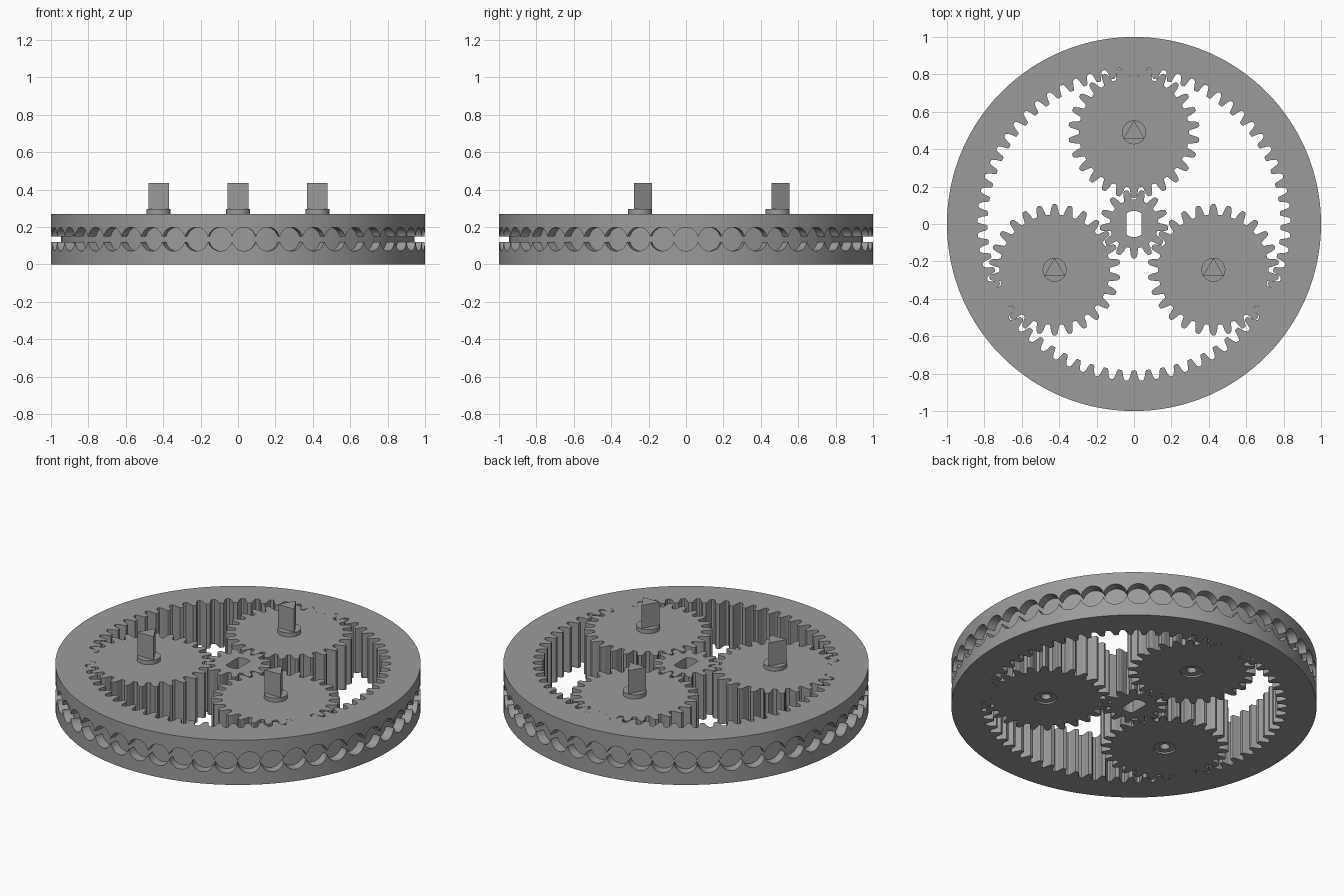
import bpy, bmesh, math
from mathutils import Matrix, Vector

if "Cube" in bpy.data.objects:
    bpy.data.objects.remove(bpy.data.objects["Cube"])

H = 0.27                                   # gear thickness
grey = bpy.data.materials.new("grey_plastic")
grey.diffuse_color = (0.33, 0.33, 0.33, 1)
grey.use_nodes = True
grey.node_tree.nodes["Principled BSDF"].inputs["Base Color"].default_value = grey.diffuse_color


def finish(bm, name):
    bmesh.ops.recalc_face_normals(bm, faces=bm.faces)
    mesh = bpy.data.meshes.new(name)
    bm.to_mesh(mesh)
    bm.free()
    mesh.materials.append(grey)
    ob = bpy.data.objects.new(name, mesh)
    bpy.context.collection.objects.link(ob)
    return ob


def add_prism(bm, pts, z0, z1, m=Matrix()):
    """Closed solid from a 2D outline."""
    lo = [bm.verts.new(m @ Vector((x, y, z0))) for x, y in pts]
    hi = [bm.verts.new(m @ Vector((x, y, z1))) for x, y in pts]
    bm.faces.new(lo[::-1])
    bm.faces.new(hi)
    n = len(pts)
    for i in range(n):
        j = (i + 1) % n
        bm.faces.new((lo[i], lo[j], hi[j], hi[i]))


def prism(name, pts, z0, z1, at=(0, 0)):
    bm = bmesh.new()
    add_prism(bm, pts, z0, z1, Matrix.Translation((at[0], at[1], 0)))
    return finish(bm, name)


def circle(r, n, phase=0.0):
    return [(r * math.cos(phase + math.tau * i / n), r * math.sin(phase + math.tau * i / n))
            for i in range(n)]


def gear_outline(teeth, root, tip, phase):
    """Tooth flank as (fraction of pitch, fraction of height), mirrored."""
    flank = [(-0.37, 0), (-0.31, 0.15), (-0.27, 0.4), (-0.23, 0.62), (-0.165, 0.88), (-0.09, 1)]
    tooth = flank + [(-a, h) for a, h in reversed(flank)]
    pts = []
    for i in range(teeth):
        for a, h in tooth:
            ang = phase + math.tau * (i + a) / teeth
            r = root + (tip - root) * h
            pts.append((r * math.cos(ang), r * math.sin(ang)))
    return pts


def cut(ob, cutter, self_overlap=False):
    mod = ob.modifiers.new("cut", 'BOOLEAN')
    mod.operation = 'DIFFERENCE'
    mod.solver = 'EXACT'
    mod.use_self = self_overlap
    mod.object = cutter
    bpy.context.view_layer.objects.active = ob
    bpy.ops.object.modifier_apply(modifier=mod.name)
    bpy.data.objects.remove(cutter)


def smooth(ob):
    bpy.ops.object.select_all(action='DESELECT')
    ob.select_set(True)
    bpy.context.view_layer.objects.active = ob
    bpy.ops.object.shade_smooth_by_angle(angle=math.radians(25))


UP = math.pi / 2

# Outer ring with internal teeth
ring = prism("ring_gear", circle(1, 196), 0, H)
cut(ring, prism("teeth_cutter", gear_outline(65, 0.783, 0.837, UP), -0.1, H + 0.1))

# Narrow groove around the rim
bm = bmesh.new()
rings = [[bm.verts.new((x, y, z)) for x, y in circle(r, 196)]
         for r, z in ((0.947, 0.121), (1.1, 0.121), (1.1, 0.149), (0.947, 0.149))]
for k in range(4):
    a, b = rings[k], rings[(k + 1) % 4]
    for i in range(196):
        j = (i + 1) % 196
        bm.faces.new((a[i], a[j], b[j], b[i]))
cut(ring, finish(bm, "groove_cutter"))

# Row of round pockets around the rim
bm = bmesh.new()
for i in range(49):
    m = (Matrix.Rotation(math.tau * i / 49, 4, 'Z') @ Matrix.Translation((0, 0, H / 2))
         @ Matrix.Rotation(UP, 4, 'Y'))
    add_prism(bm, circle(0.0636, 32), 0.944, 1.06, m)
cut(ring, finish(bm, "pocket_cutter"), True)
smooth(ring)

# Sun gear with a flat-sided shaft hole
sun = prism("sun_gear", gear_outline(13, 0.13, 0.184, -UP), 0, H)
a = math.acos(0.04 / 0.07)
arc = [a + (math.pi - 2 * a) * i / 10 for i in range(11)]
hole = [(0.07 * math.cos(t), 0.07 * math.sin(t)) for t in arc]
hole += [(-x, -y) for x, y in hole]
cut(sun, prism("shaft_hole_cutter", hole, -0.1, H + 0.1))
smooth(sun)

# Planet gears, each with a collar and a triangular pin on top
for i, ang in enumerate((90, 210, 330)):
    c = (0.49 * math.cos(math.radians(ang)), 0.49 * math.sin(math.radians(ang)))
    planet = prism(f"planet_gear_{i + 1}", gear_outline(26, 0.295, 0.351, UP), 0, H, c)
    cut(planet, prism("recess_cutter", circle(0.062, 48), -0.05, 0.01, c))
    cut(planet, prism("bore_cutter", circle(0.027, 32), -0.05, 0.1, c))
    smooth(planet)
    smooth(prism(f"collar_{i + 1}", circle(0.064, 48), H - 0.01, 0.295, c))
    prism(f"triangular_pin_{i + 1}", circle(0.0635, 3, UP), 0.29, 0.435, c)
